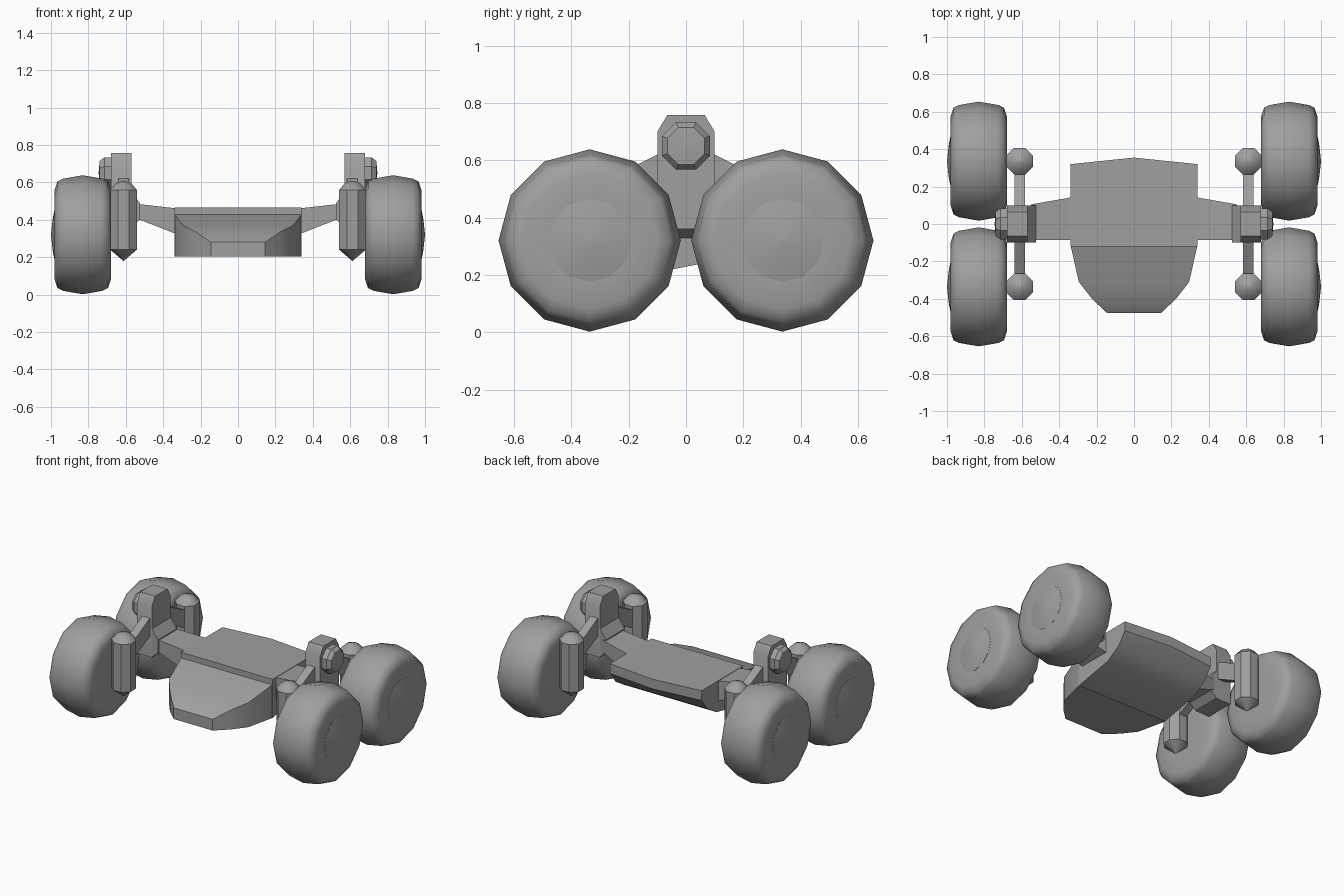
import bpy, bmesh, math
from mathutils import Matrix, Vector

cube = bpy.data.objects.get("Cube")
if cube:
    bpy.data.objects.remove(cube, do_unlink=True)

grey = bpy.data.materials.new("chassis_grey")
grey.use_nodes = True
COLOUR = (0.35, 0.35, 0.35, 1)
grey.diffuse_color = COLOUR
grey.node_tree.nodes["Principled BSDF"].inputs["Base Color"].default_value = COLOUR


def finish(bm, name, angle=35):
    bmesh.ops.remove_doubles(bm, verts=bm.verts, dist=0.0005)
    bmesh.ops.recalc_face_normals(bm, faces=bm.faces)
    mesh = bpy.data.meshes.new(name)
    bm.to_mesh(mesh)
    bm.free()
    mesh.materials.append(grey)
    ob = bpy.data.objects.new(name, mesh)
    bpy.context.collection.objects.link(ob)
    bpy.ops.object.select_all(action="DESELECT")
    ob.select_set(True)
    bpy.context.view_layer.objects.active = ob
    bpy.ops.object.shade_smooth_by_angle(angle=math.radians(angle))
    return ob


def loft(name, rings, angle=35):
    """Skin a list of equal-length point rings and cap both ends."""
    bm = bmesh.new()
    loops = [[bm.verts.new(p) for p in ring] for ring in rings]
    n = len(loops[0])
    for a, b in zip(loops, loops[1:]):
        for i in range(n):
            j = (i + 1) % n
            bm.faces.new((a[i], a[j], b[j], b[i]))
    bm.faces.new(loops[0][::-1])
    bm.faces.new(loops[-1])
    return finish(bm, name, angle)


def turned(name, profile, sides, axis, centre, phase=0, angle=35):
    """Turn (radius, offset) pairs round the x or z axis."""
    rings = []
    for r, h in profile:
        ring = []
        for k in range(sides):
            t = phase + math.tau * k / sides
            c, s = max(r, 0.001) * math.cos(t), max(r, 0.001) * math.sin(t)
            p = Vector((h, c, s)) if axis == "x" else Vector((c, s, h))
            ring.append(p + Vector(centre))
        rings.append(ring)
    return loft(name, rings, angle)


def rect(x, y0, y1, z0, z1):
    return [(x, y0, z0), (x, y1, z0), (x, y1, z1), (x, y0, z1)]


TYRE = [(0.14, -0.15), (0.24, -0.15), (0.285, -0.135), (0.3, -0.105), (0.318, 0),
        (0.3, 0.105), (0.285, 0.135), (0.24, 0.15), (0.145, 0.148)]
HUB = [(0.145, 0.14), (0.145, 0.149), (0.09, 0.16), (0, 0.17)]
STRUT = [(0, 0.18), (0.077, 0.24), (0.077, 0.56), (0.045, 0.595), (0, 0.608)]
CAP = [(0.09, 0.67), (0.09, 0.715), (0.07, 0.74), (0, 0.745)]

for side, s in (("left", 1), ("right", -1)):
    for end, e in (("front", -1), ("rear", 1)):
        # Wheel with its shallow hub
        centre = (s * 0.83, e * 0.336, 0.32)
        turned(f"{end}_{side}_tyre", [(r, s * h) for r, h in TYRE], 12, "x", centre, angle=50)
        turned(f"{end}_{side}_hub", [(r, s * h) for r, h in HUB], 12, "x", centre)
        # Upright wheel strut
        turned(f"{end}_{side}_strut", STRUT, 8, "z", (s * 0.612, e * 0.336, 0),
               math.pi / 8, 40)
        # Sloping rocker arm from the pivot to the strut
        rings = []
        for y, z in ((0, 0.61), (0.32, 0.45)):
            rings.append([(s * (0.612 + dx), e * y, z + dz) for dx, dz in
                          ((-0.028, -0.06), (0.028, -0.06), (0.028, 0.06), (-0.028, 0.06))])
        loft(f"{end}_{side}_rocker_arm", rings)

    # Pivot plate with clipped top corners
    plate = [(-0.1, 0.36), (0.1, 0.36), (0.1, 0.7), (0.065, 0.758), (-0.065, 0.758), (-0.1, 0.7)]
    loft(f"{side}_pivot_plate", [[(s * x, y, z) for y, z in plate] for x in (0.57, 0.68)])
    # Collar leaning in to the axle
    loft(f"{side}_pivot_collar", [rect(s * 0.575, -0.1, 0.1, 0.36, 0.56),
                                  rect(s * 0.525, -0.1, 0.1, 0.4, 0.49)])
    # Round pivot cap
    turned(f"{side}_pivot_cap", [(r, s * h) for r, h in CAP], 8, "x", (0, 0, 0.65), math.pi / 8)
    # Tapered axle to the body
    loft(f"{side}_axle", [rect(s * 0.32, -0.085, 0.145, 0.32, 0.46),
                          rect(s * 0.55, -0.085, 0.105, 0.41, 0.486)])

# Body: (y, half width, underside z, top z) from the tail to the nose
SECTIONS = [(0.32, 0.34, 0.4, 0.465), (0.26, 0.34, 0.32, 0.465), (0.16, 0.34, 0.26, 0.465),
            (-0.12, 0.34, 0.205, 0.465)]
rings = []
for i, (y, w, z0, z1) in enumerate(SECTIONS):
    bow = 0.035 if i == 0 else 0
    rings.append([(-w, y, z0), (0, y + bow, z0), (w, y, z0),
                  (w, y, z1), (0, y + bow, z1), (-w, y, z1)])
loft("body", rings)

# Nose tapering down ahead of the body
NOSE = [(-0.11, 0.34, 0.205, 0.43), (-0.31, 0.295, 0.205, 0.37),
        (-0.4, 0.225, 0.205, 0.335), (-0.475, 0.145, 0.205, 0.28)]
loft("nose", [[(-w, y, z0), (w, y, z0), (w, y, z1), (-w, y, z1)] for y, w, z0, z1 in NOSE])
